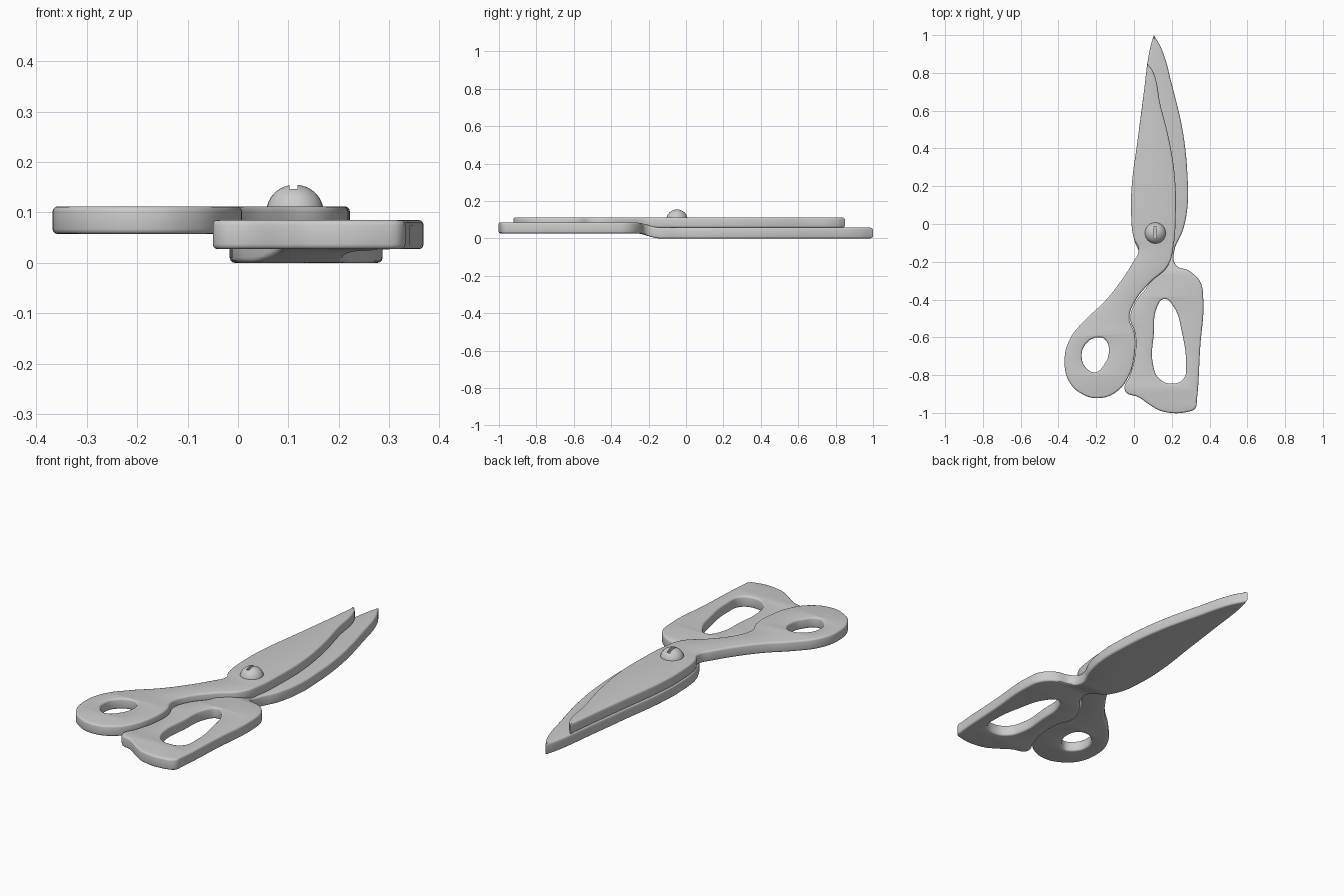
import bpy, bmesh
from mathutils import Vector

if "Cube" in bpy.data.objects:
    bpy.data.objects.remove(bpy.data.objects["Cube"])

BEVEL = 0.01


def plate(name, outline, hole, z0, z1):
    """Extruded flat plate with rounded rims; the first outline point is a sharp tip."""
    cu = bpy.data.curves.new(name, 'CURVE')
    cu.dimensions = '2D'
    cu.fill_mode = 'BOTH'
    cu.resolution_u = 6
    cu.extrude = (z1 - z0) / 2 - BEVEL
    cu.bevel_depth = BEVEL
    cu.bevel_resolution = 2
    cu.offset = -BEVEL
    for pts, tip in ((outline, True), (hole, False)):
        sp = cu.splines.new('BEZIER')
        sp.bezier_points.add(len(pts) - 1)
        sp.use_cyclic_u = True
        for i, (x, y) in enumerate(pts):
            bp = sp.bezier_points[i]
            bp.co = (x, y, 0)
            kind = 'VECTOR' if tip and i == 0 else 'AUTO'
            bp.handle_left_type = bp.handle_right_type = kind
    ob = bpy.data.objects.new(name, cu)
    bpy.context.collection.objects.link(ob)
    activate(ob)
    bpy.ops.object.convert(target='MESH')
    ob = bpy.context.object
    ob.name = name
    for v in ob.data.vertices:
        v.co.z += (z0 + z1) / 2
    return ob


def activate(ob):
    bpy.ops.object.select_all(action='DESELECT')
    ob.select_set(True)
    bpy.context.view_layer.objects.active = ob


def edit(ob, func):
    bm = bmesh.new()
    bm.from_mesh(ob.data)
    bmesh.ops.remove_doubles(bm, verts=bm.verts, dist=0.0002)
    func(bm)
    bmesh.ops.recalc_face_normals(bm, faces=bm.faces)
    bm.to_mesh(ob.data)
    bm.free()


def smooth(ob):
    activate(ob)
    bpy.ops.object.shade_smooth_by_angle(angle=0.6)


# Upper blade with the small thumb ring
upper = plate("upper_blade_and_thumb_ring", [
    (0.07, 0.85), (0.05, 0.68), (0.02, 0.45), (-0.012, 0.2), (-0.015, 0.05),
    (0, -0.08), (0.025, -0.135), (-0.01, -0.21), (-0.075, -0.31), (-0.155, -0.41),
    (-0.26, -0.51), (-0.34, -0.61), (-0.368, -0.73), (-0.34, -0.84), (-0.275, -0.90),
    (-0.19, -0.922), (-0.095, -0.89), (-0.03, -0.81), (0.003, -0.69), (0.003, -0.58),
    (-0.025, -0.50), (0.005, -0.41), (0.085, -0.31), (0.18, -0.22), (0.21, -0.11),
    (0.22, 0.03), (0.217, 0.24), (0.185, 0.45), (0.14, 0.63), (0.10, 0.81)],
    [(-0.19, -0.60), (-0.255, -0.635), (-0.277, -0.70), (-0.255, -0.76),
     (-0.205, -0.785), (-0.155, -0.74), (-0.133, -0.68), (-0.15, -0.615)],
    0.057, 0.112)
edit(upper, lambda bm: None)
smooth(upper)

# Lower blade with the long finger handle
lower = plate("lower_blade_and_finger_handle", [
    (0.105, 1.0), (0.145, 0.93), (0.2, 0.74), (0.26, 0.48), (0.284, 0.24),
    (0.284, 0.1), (0.26, -0.03), (0.212, -0.15), (0.22, -0.215), (0.295, -0.25),
    (0.35, -0.305), (0.366, -0.38), (0.35, -0.66), (0.333, -0.93), (0.325, -0.975),
    (0.295, -0.992), (0.15, -0.992), (0.095, -0.965), (0.02, -0.915), (-0.04, -0.893),
    (-0.05, -0.865), (-0.025, -0.81), (0.006, -0.69), (0.006, -0.58), (-0.02, -0.50),
    (0.01, -0.41), (0.075, -0.32), (0.085, -0.25), (0.03, -0.15), (0, -0.08),
    (-0.015, 0.05), (-0.012, 0.2), (0.02, 0.45), (0.05, 0.68), (0.085, 0.93)],
    [(0.16, -0.397), (0.122, -0.44), (0.105, -0.58), (0.1, -0.74), (0.135, -0.82),
     (0.2, -0.845), (0.262, -0.82), (0.275, -0.74), (0.255, -0.58), (0.205, -0.43)],
    0.0, 0.058)


# Crank the handle upward behind the pivot
def crank(bm):
    start, end, rise = -0.14, -0.27, 0.027
    for i in range(7):
        y = start + (end - start) * i / 6
        bmesh.ops.bisect_plane(bm, geom=bm.verts[:] + bm.edges[:] + bm.faces[:],
                               plane_co=Vector((0, y, 0)), plane_no=Vector((0, 1, 0)))
    for v in bm.verts:
        t = min(1, max(0, (v.co.y - start) / (end - start)))
        v.co.z += rise * t * t * (3 - 2 * t)


edit(lower, crank)
smooth(lower)

# Domed pivot screw
bpy.ops.mesh.primitive_uv_sphere_add(segments=32, ring_count=16, location=(0.113, -0.048, 0.1))
screw = bpy.context.object
screw.name = "pivot_screw"
screw.scale = (0.057, 0.057, 0.055)

# Slot cut into the screw head
bpy.ops.mesh.primitive_cube_add(size=1, location=(0.11, -0.045, 0.156))
cutter = bpy.context.object
cutter.name = "slot_cutter"
cutter.scale = (0.016, 0.065, 0.036)
cutter.hide_render = True
activate(screw)
mod = screw.modifiers.new("slot", 'BOOLEAN')
mod.operation = 'DIFFERENCE'
mod.solver = 'EXACT'
mod.object = cutter
bpy.ops.object.modifier_apply(modifier=mod.name)
bpy.data.objects.remove(cutter)
smooth(screw)
